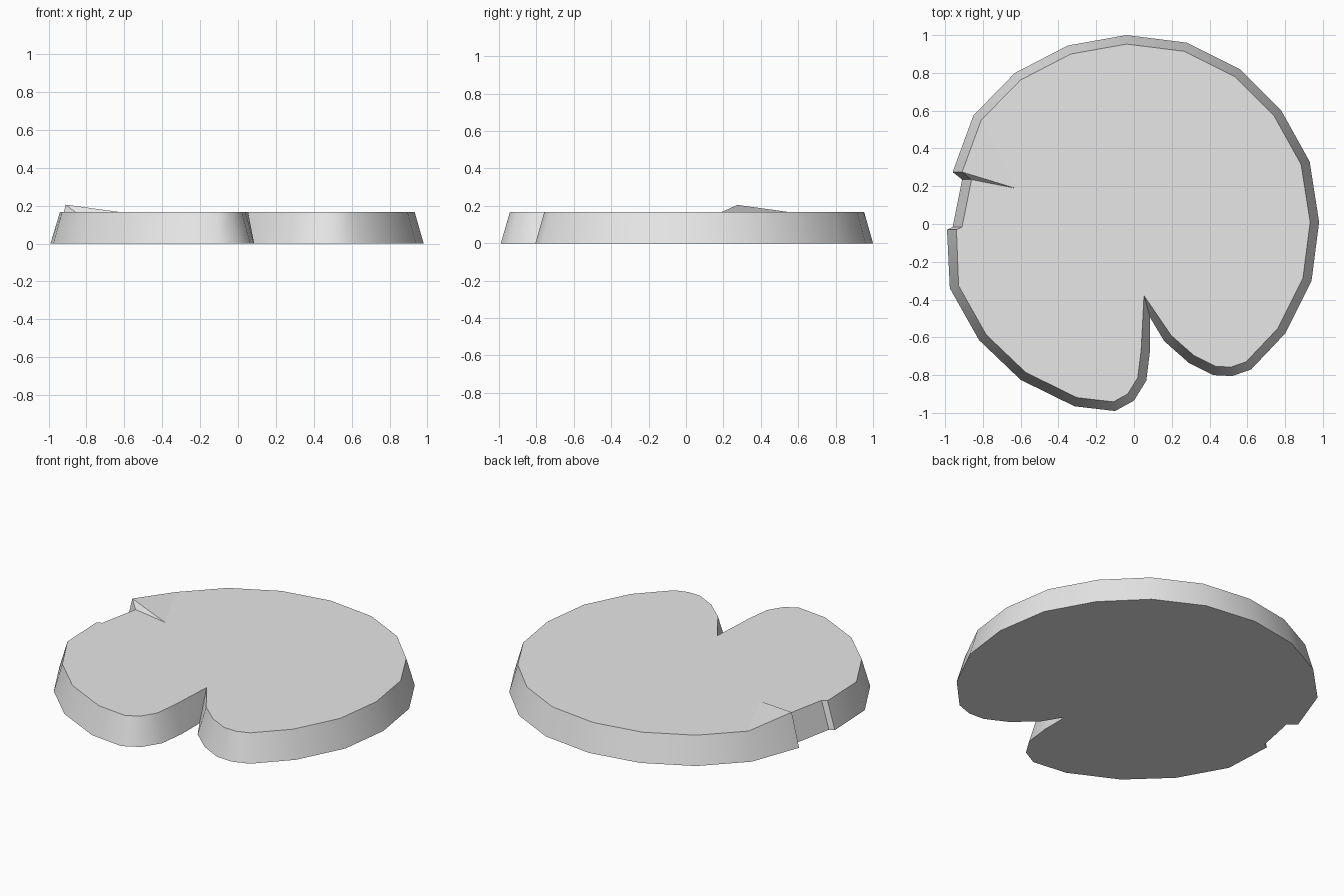
import bpy
import bmesh
import math
from mathutils import Vector

HEIGHT = 0.167       # level of the flat top
CURL_HEIGHT = 0.205  # raised corner beside the tear
INSET = 0.047        # how far the rim leans inward
MITRE_LIMIT = 0.12   # longest corner shift, reached in the notch

# Remove the default cube
default_cube = bpy.data.objects.get("Cube")
if default_cube:
    bpy.data.objects.remove(default_cube, do_unlink=True)

# Base outline, counter-clockwise from above, in named stretches
tear = [(-.96, .275), (-.91, .235), (-.96, -.015), (-.99, -.03)]
right_lobe = [(-.975, -.34), (-.82, -.615), (-.6, -.825), (-.315, -.965),
              (-.1, -.99), (0, -.935), (.065, -.83), (.085, -.67)]
notch = [(.085, -.495)]
left_lobe = [(.16, -.62), (.29, -.735), (.42, -.8), (.52, -.805),
             (.62, -.77), (.8, -.58), (.94, -.3), (.98, .01)]
back = [(.93, .33), (.78, .6), (.56, .82), (.28, .96), (-.04, 1),
        (-.35, .945), (-.63, .8), (-.85, .575)]
outline = [Vector(p) for p in tear + right_lobe + notch + left_lobe + back]
tear_tip = Vector((-.63, .19, HEIGHT))


def inward(direction):
    """Unit normal pointing to the inside of a counter-clockwise outline."""
    return Vector((-direction.y, direction.x)).normalized()


def inset_corner(i):
    """Mitred inward offset of one outline corner."""
    point = outline[i]
    if i < len(tear):
        return point + Vector((.05, 0))
    before = inward(point - outline[i - 1])
    after = inward(outline[(i + 1) % len(outline)] - point)
    bisector = (before + after).normalized()
    return point + bisector * min(INSET / bisector.dot(after), MITRE_LIMIT)


def make_material(name, colour):
    material = bpy.data.materials.new(name)
    material.use_nodes = True
    material.diffuse_color = colour
    material.node_tree.nodes["Principled BSDF"].inputs["Base Color"].default_value = colour
    return material


bm = bmesh.new()
count = len(outline)
base = [bm.verts.new((p.x, p.y, 0)) for p in outline]
rim = []
for i in range(count):
    corner = inset_corner(i)
    rim.append(bm.verts.new((corner.x, corner.y, HEIGHT if i else CURL_HEIGHT)))
tip = bm.verts.new(tear_tip)

# Underside and sloping rim
bm.faces.new(base[::-1])
for i in range(count):
    j = (i + 1) % count
    wall = bm.faces.new((base[i], base[j], rim[j], rim[i]))
    wall.smooth = True

# Flat top, curled flap and the torn face under it
bm.faces.new(rim[1:] + [tip])
bm.faces.new((rim[-1], rim[0], tip))
bm.faces.new((rim[0], rim[1], tip))

# Keep hard corners crisp
bm.normal_update()
for edge in bm.edges:
    edge.smooth = edge.calc_face_angle(math.pi) < math.radians(40)

mesh = bpy.data.meshes.new("floating_leaf")
bm.to_mesh(mesh)
bm.free()
mesh.materials.append(make_material("light grey", (.8, .8, .8, 1)))
leaf = bpy.data.objects.new("floating_leaf", mesh)
bpy.context.collection.objects.link(leaf)
